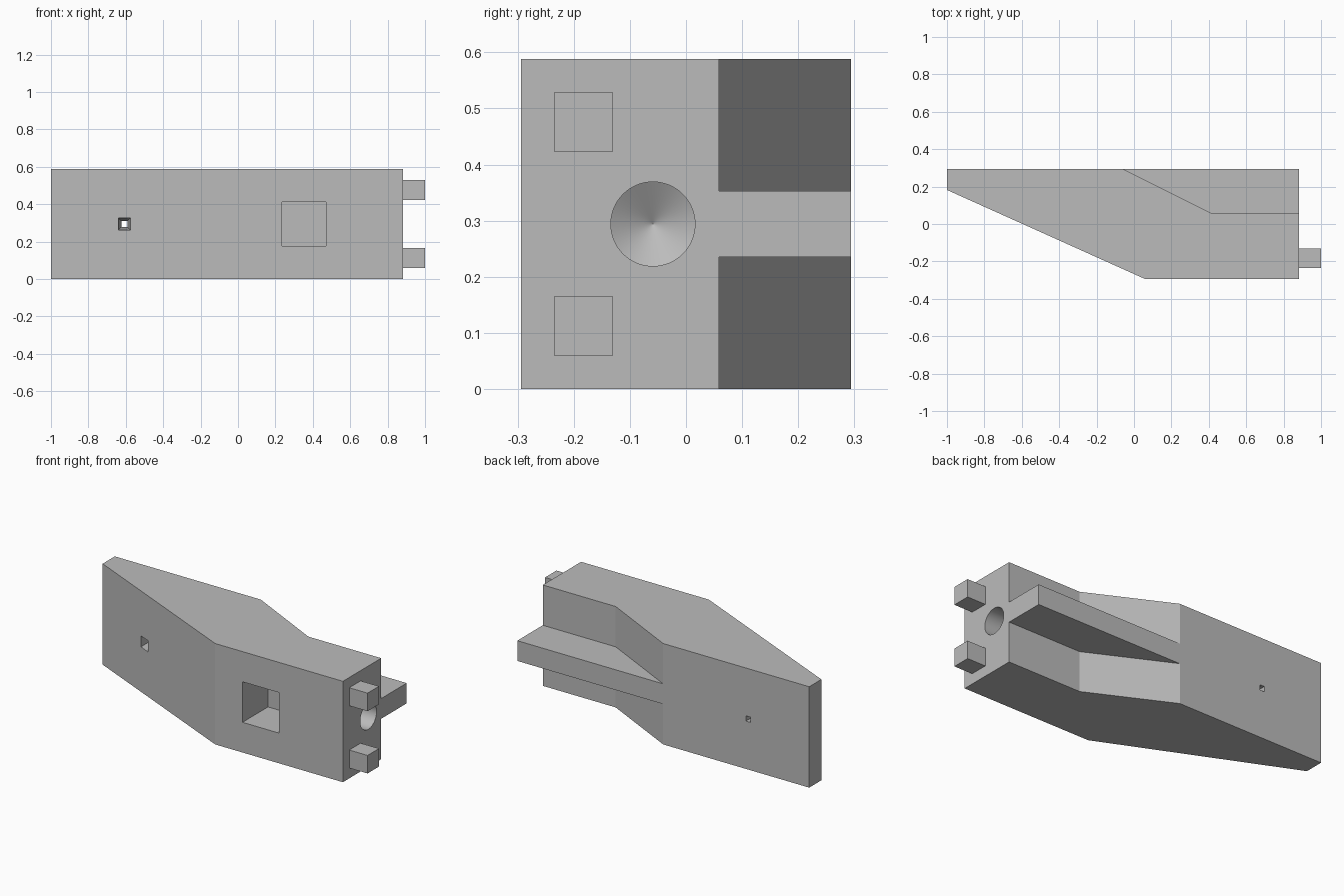
import bpy
import bmesh
import math

cube = bpy.data.objects.get("Cube")
if cube:
    bpy.data.objects.remove(cube, do_unlink=True)

grey = bpy.data.materials.new("plain grey")
grey.use_nodes = True
GREY = (0.5, 0.5, 0.5, 1)
grey.diffuse_color = GREY
grey.node_tree.nodes["Principled BSDF"].inputs["Base Color"].default_value = GREY

HEIGHT = 0.588
MID = HEIGHT / 2
BACK = 0.294
END = 0.882


def loft(name, sections):
    """Closed solid through a list of matching cross-sections."""
    bm = bmesh.new()
    rings = [[bm.verts.new(p) for p in ring] for ring in sections]
    bm.faces.new(rings[0])
    bm.faces.new(rings[-1])
    for a, b in zip(rings, rings[1:]):
        for i in range(len(a)):
            j = (i + 1) % len(a)
            bm.faces.new((a[i], a[j], b[j], b[i]))
    bmesh.ops.recalc_face_normals(bm, faces=bm.faces)
    mesh = bpy.data.meshes.new(name)
    bm.to_mesh(mesh)
    bm.free()
    mesh.materials.append(grey)
    obj = bpy.data.objects.new(name, mesh)
    bpy.context.collection.objects.link(obj)
    return obj


def prism(name, outline, z0, z1):
    return loft(name, [[(x, y, z) for x, y in outline] for z in (z0, z1)])


def box(name, x0, x1, y0, y1, z0, z1):
    return prism(name, [(x0, y0), (x1, y0), (x1, y1), (x0, y1)], z0, z1)


def square(x, y, z, h):
    return [(x - h, y, z - h), (x + h, y, z - h), (x + h, y, z + h), (x - h, y, z + h)]


def cut(target, cutter):
    cutter.hide_render = True
    mod = target.modifiers.new(cutter.name, "BOOLEAN")
    mod.operation = "DIFFERENCE"
    mod.solver = "EXACT"
    mod.object = cutter
    bpy.context.view_layer.objects.active = target
    bpy.ops.object.modifier_apply(modifier=mod.name)
    bpy.data.objects.remove(cutter, do_unlink=True)


# Tapered body
body = prism("body", [(-1, BACK), (-1, 0.182), (0.059, -BACK), (END, -BACK), (END, BACK)], 0, HEIGHT)

# Notches above and below the central rib
notch = [(-0.059, BACK), (0.412, 0.059), (1, 0.059), (1, 0.5), (-0.059, 0.5)]
cut(body, prism("lower_notch", notch, -0.1, 0.235))
cut(body, prism("upper_notch", notch, 0.353, 0.7))

# Square pocket in the front
cut(body, box("front_pocket", 0.235, 0.47, -0.4, -0.059, MID - 0.118, MID + 0.118))

# Narrowing square hole running front to back
cut(body, loft("tapered_hole", [square(-0.607, -0.06, MID, 0.036), square(-0.607, 0.354, MID, 0.012)]))

# Round bore with a conical bottom
SIDES = 64
def ring(x, r):
    return [(x, -0.059 + r * math.cos(2 * math.pi * i / SIDES),
             MID + r * math.sin(2 * math.pi * i / SIDES)) for i in range(SIDES)]
R = 0.075
FLOOR = END - 0.235
cut(body, loft("bore", [ring(1, R), ring(FLOOR, R), ring(FLOOR - 0.6 * R, 0.0005)]))

# Pegs on the right end
for name, z in (("lower_peg", 0.06), ("upper_peg", HEIGHT - 0.165)):
    box(name, END, 1, -0.235, -0.13, z, z + 0.105)

# Smooth only the round bore
bpy.ops.object.select_all(action="DESELECT")
body.select_set(True)
bpy.context.view_layer.objects.active = body
bpy.ops.object.shade_smooth_by_angle(angle=math.radians(20))
